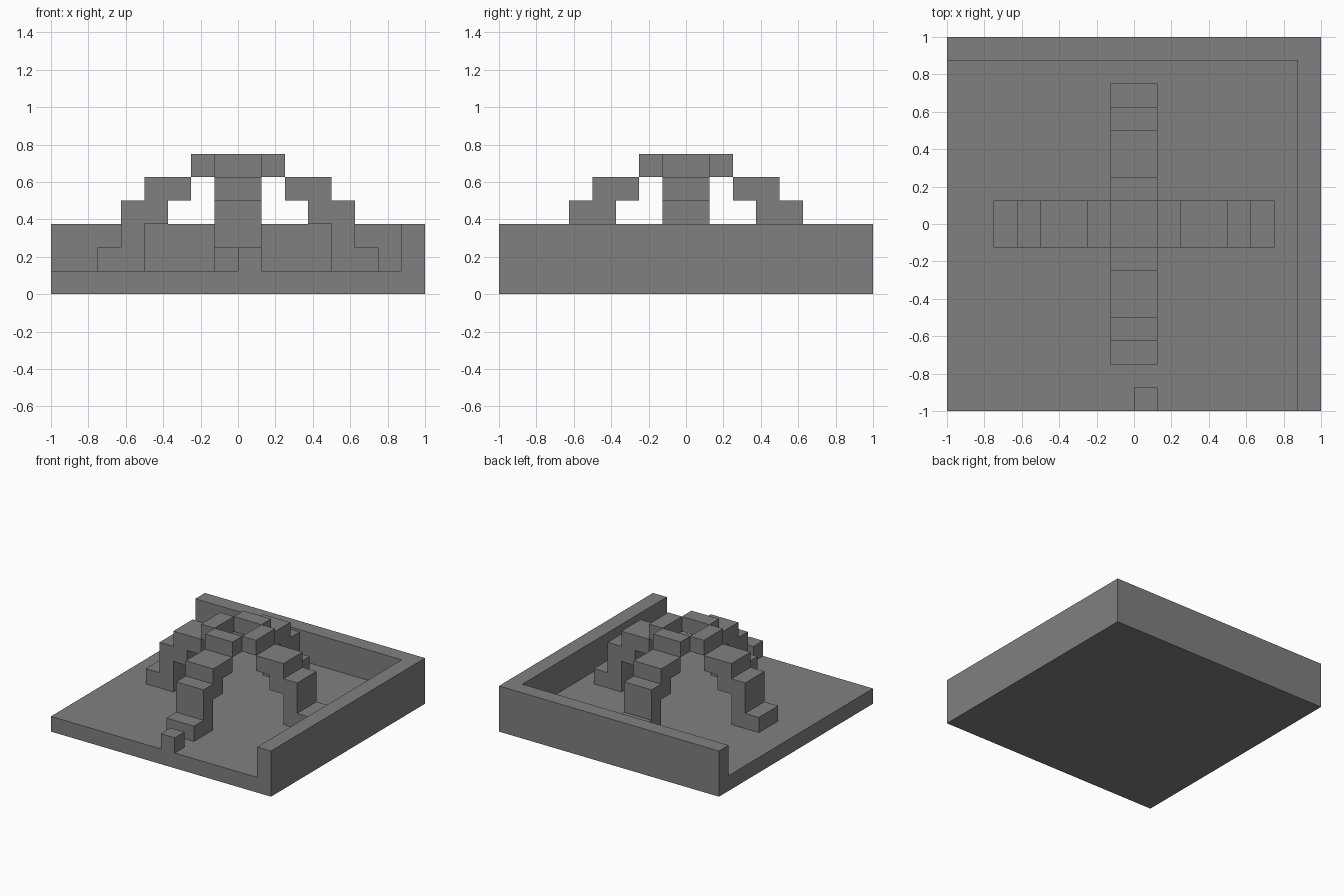
import bpy
import bmesh
from math import pi
from mathutils import Matrix, Vector

cube = bpy.data.objects.get("Cube")
if cube:
    bpy.data.objects.remove(cube, do_unlink=True)

U = 0.125  # block size

stone = bpy.data.materials.new("grey_stone")
stone.use_nodes = True
GREY = (0.216, 0.216, 0.216, 1)
stone.diffuse_color = GREY
stone.node_tree.nodes["Principled BSDF"].inputs["Base Color"].default_value = GREY


def add_object(name, bm):
    bmesh.ops.recalc_face_normals(bm, faces=bm.faces)
    mesh = bpy.data.meshes.new(name)
    bm.to_mesh(mesh)
    bm.free()
    mesh.materials.append(stone)
    obj = bpy.data.objects.new(name, mesh)
    bpy.context.collection.objects.link(obj)
    return obj


def box(name, low, high):
    """Box between two corners given in block units."""
    low, high = Vector(low) * U, Vector(high) * U
    bm = bmesh.new()
    bmesh.ops.create_cube(bm, size=1)
    bmesh.ops.scale(bm, vec=high - low, verts=bm.verts)
    bmesh.ops.translate(bm, vec=(low + high) / 2, verts=bm.verts)
    return add_object(name, bm)


def combine(target, tool, operation):
    """Apply a boolean and discard the tool."""
    mod = target.modifiers.new("combine", "BOOLEAN")
    mod.object, mod.operation, mod.solver = tool, operation, "EXACT"
    bpy.context.view_layer.objects.active = target
    bpy.ops.object.modifier_apply(modifier=mod.name)
    bpy.data.objects.remove(tool, do_unlink=True)


# Floor slab with a low wall along the back and the left side
base = box("floor_and_walls", (-8, -8, 0), (8, 8, 3))
combine(base, box("courtyard_cutter", (-9, -9, 1), (7, 7, 4)), "DIFFERENCE")

# Small marker block merged into the front edge
combine(base, box("front_post", (0, -8, 0.5), (1, -7, 2)), "UNION")

# Stepped arch leg: side outline in block units (distance from centre, height)
OUTLINE = [(4, 1), (6, 1), (6, 2), (5, 2), (5, 4), (4, 4), (4, 5), (2, 5),
           (2, 6), (1, 6), (1, 5), (2, 5), (2, 4), (3, 4), (3, 3), (4, 3)]


def arch_leg(name, angle):
    # The crown block meets the leg along one edge, so build two prisms
    bm = bmesh.new()
    for part in (OUTLINE[:8] + OUTLINE[12:], OUTLINE[8:12]):
        face = bm.faces.new([bm.verts.new((r * U, -U, h * U)) for r, h in part])
        solid = bmesh.ops.extrude_face_region(bm, geom=[face])["geom"]
        moved = [v for v in solid if isinstance(v, bmesh.types.BMVert)]
        bmesh.ops.translate(bm, vec=(0, 2 * U, 0), verts=moved)
    bm.transform(Matrix.Rotation(angle, 4, "Z"))
    return add_object(name, bm)


# Four legs around an open crown
for i, side in enumerate(("left", "back", "right", "front")):
    arch_leg(side + "_arch_leg", i * pi / 2)
